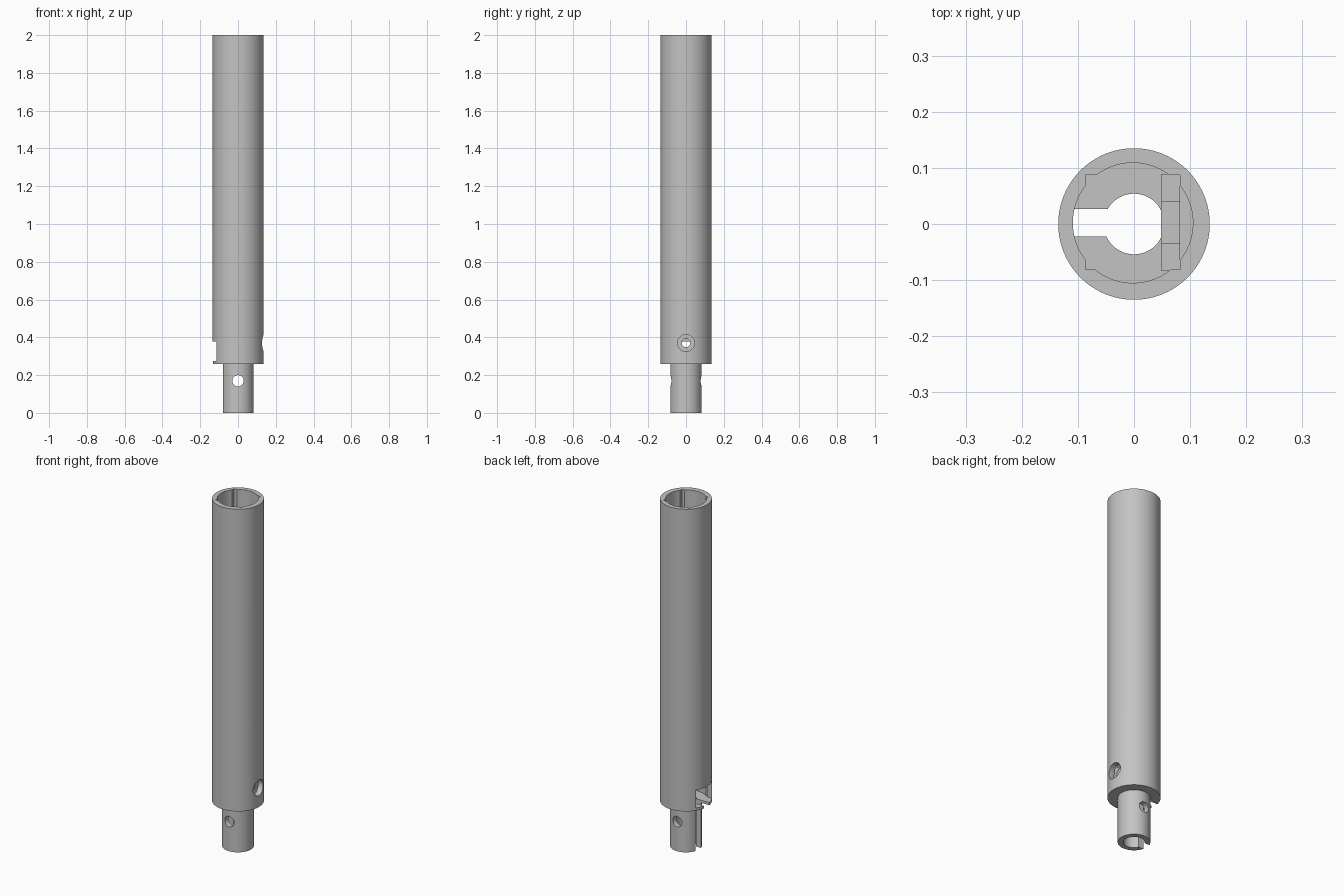
import bpy
from math import pi, radians

old = bpy.data.objects.get("Cube")
if old:
    bpy.data.objects.remove(old)

# Single grey material
grey = bpy.data.materials.new("plain_grey")
grey.use_nodes = True
colour = (0.55, 0.55, 0.55, 1)
grey.diffuse_color = colour
grey.node_tree.nodes["Principled BSDF"].inputs["Base Color"].default_value = colour


def cylinder(name, radius, start, end, axis="Z", centre=(0, 0, 0), sides=96):
    """Cylinder running from start to end along the given axis."""
    loc = list(centre)
    loc["XYZ".index(axis)] = (start + end) / 2
    rot = {"X": (0, pi / 2, 0), "Y": (pi / 2, 0, 0), "Z": (0, 0, 0)}[axis]
    bpy.ops.mesh.primitive_cylinder_add(vertices=sides, radius=radius,
                                        depth=end - start, location=loc, rotation=rot)
    bpy.context.object.name = name
    return bpy.context.object


def box(name, low, high):
    """Box between two opposite corners."""
    bpy.ops.mesh.primitive_cube_add(size=1, location=[(a + b) / 2 for a, b in zip(low, high)])
    obj = bpy.context.object
    obj.name = name
    obj.scale = [b - a for a, b in zip(low, high)]
    return obj


def combine(target, tool, operation):
    """Apply a boolean and discard the tool."""
    tool.hide_render = True
    mod = target.modifiers.new("boolean", "BOOLEAN")
    mod.operation = operation
    mod.solver = "EXACT"
    mod.object = tool
    bpy.context.view_layer.objects.active = target
    bpy.ops.object.modifier_apply(modifier=mod.name)
    bpy.data.objects.remove(tool)


floor = 0.275
side = 0.084
tube = cylinder("tube_body", 0.135, 0.26, 2.0)

# Stepped spigot at the bottom
combine(tube, cylinder("spigot", 0.083, 0, 0.268), "UNION")

# Long bore with four square corner grooves
inner = (-0.002, 0.002, 0)
combine(tube, cylinder("bore", 0.107, floor, 2.1, centre=inner), "DIFFERENCE")
combine(tube, box("grooves", (-side - 0.002, -side + 0.003, floor),
                  (side - 0.002, side + 0.003, 2.2)), "DIFFERENCE")
combine(tube, cylinder("spigot_bore", 0.054, -0.1, 0.3), "DIFFERENCE")

# Upright screw plate inside the bore, with raised cheeks
combine(tube, box("screw_plate", (0.048, -0.083, 0.27), (0.082, 0.089, 0.42)), "UNION")
for low, high in ((-0.083, -0.034), (0.04, 0.089)):
    combine(tube, box("cheek", (0.048, low, 0.4), (0.082, high, 0.44)), "UNION")

# Counterbored screw hole on the left side
combine(tube, cylinder("counterbore", 0.045, 0.08, 0.2, "X", (0, 0, 0.37), 48), "DIFFERENCE")
combine(tube, cylinder("screw_hole", 0.022, 0, 0.21, "X", (0, 0, 0.37), 32), "DIFFERENCE")

# Side window and the narrow slot below it
combine(tube, box("window", (-0.2, -0.073, floor), (-0.06, 0.073, 0.378)), "DIFFERENCE")
combine(tube, box("slot", (-0.21, -0.022, -0.1), (-0.03, 0.027, 0.3)), "DIFFERENCE")

# Cross hole through the spigot
combine(tube, cylinder("cross_hole", 0.03, -0.2, 0.2, "Y", (0, 0, 0.17), 48), "DIFFERENCE")

tube.data.materials.clear()
tube.data.materials.append(grey)
for face in tube.data.polygons:
    face.material_index = 0
bpy.ops.object.select_all(action="DESELECT")
tube.select_set(True)
bpy.context.view_layer.objects.active = tube
bpy.ops.object.shade_smooth_by_angle(angle=radians(30))
